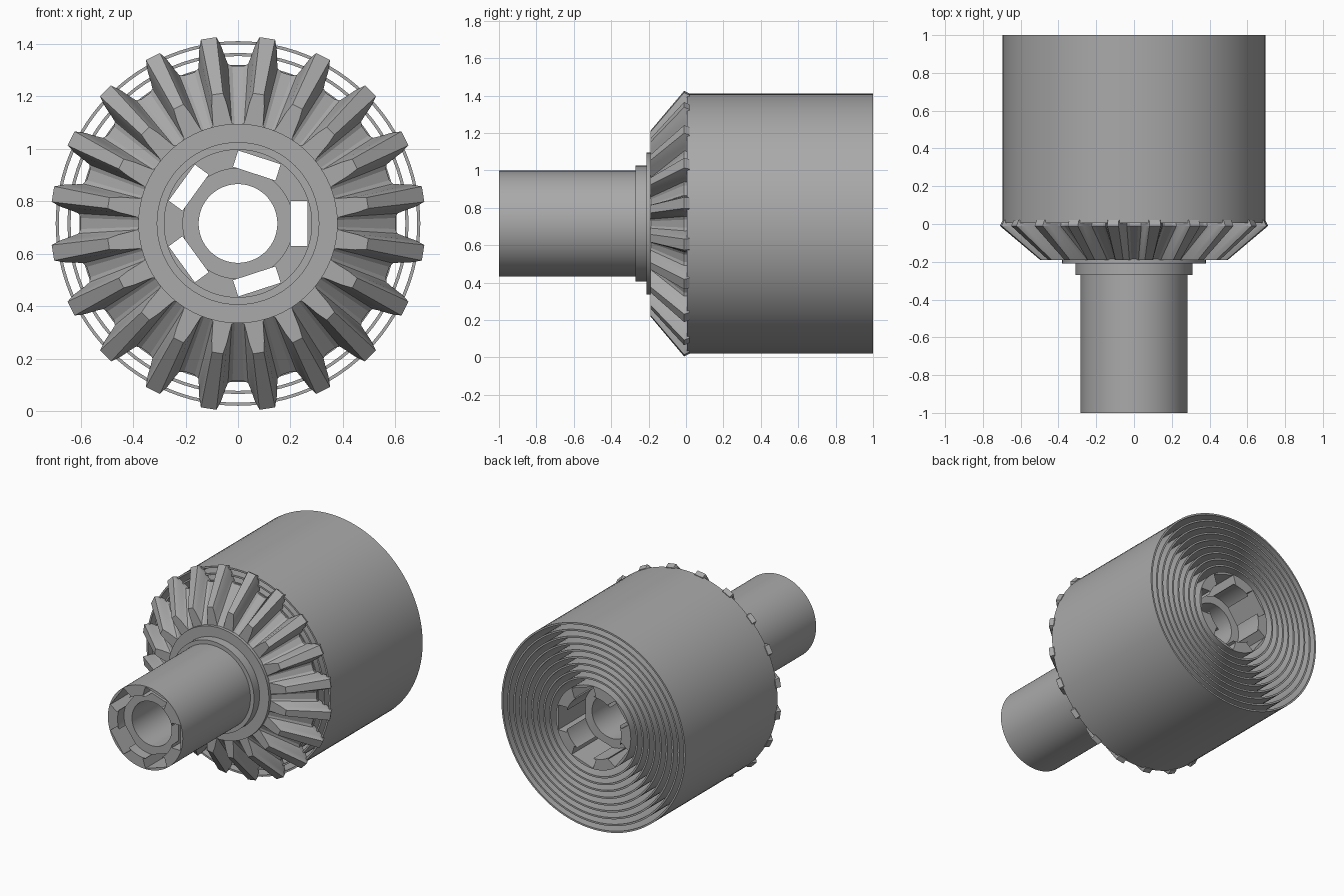
import bpy, bmesh
from math import sin, cos, pi, radians
from mathutils import Matrix

AXIS_Z = 0.715
TEETH = 20

cube = bpy.data.objects.get("Cube")
if cube:
    bpy.data.objects.remove(cube, do_unlink=True)

steel = bpy.data.materials.new("grey_steel")
steel.use_nodes = True
GREY = (0.4, 0.4, 0.4, 1)
steel.diffuse_color = GREY
steel.node_tree.nodes["Principled BSDF"].inputs["Base Color"].default_value = GREY


def polar(r, a, y):
    """Point around the horizontal shaft axis, angle from straight up."""
    return (r * sin(a), y, r * cos(a))


def finish(name, bm):
    bmesh.ops.recalc_face_normals(bm, faces=bm.faces)
    mesh = bpy.data.meshes.new(name)
    bm.to_mesh(mesh)
    bm.free()
    mesh.materials.append(steel)
    obj = bpy.data.objects.new(name, mesh)
    obj.location.z = AXIS_Z
    bpy.context.collection.objects.link(obj)
    return obj


def activate(obj):
    bpy.ops.object.select_all(action='DESELECT')
    obj.select_set(True)
    bpy.context.view_layer.objects.active = obj


def smooth(obj, angle=30):
    activate(obj)
    bpy.ops.object.shade_smooth_by_angle(angle=radians(angle))


def bridge(bm, loops):
    """Join equal rings of vertices into a closed band."""
    for a, b in zip(loops, loops[1:] + loops[:1]):
        n = len(a)
        for i in range(n):
            j = (i + 1) % n
            bm.faces.new((a[i], a[j], b[j], b[i]))


def lathe(bm, profile, segments=96):
    """Revolve a closed (radius, y) outline around the shaft axis."""
    bridge(bm, [[bm.verts.new(polar(r, 2 * pi * i / segments, y))
                 for i in range(segments)] for r, y in profile])


def ring(bm, outer, inner, y0, y1):
    lathe(bm, [(outer, y0), (outer, y1), (inner, y1), (inner, y0)])


# Hollow shaft with a counterbore at each end
bm = bmesh.new()
lathe(bm, [(0.283, -1), (0.283, 1), (0.21, 1), (0.21, 0.8),
           (0.15, 0.8), (0.15, -0.93), (0.21, -0.93), (0.21, -1)])
shaft = finish("slotted_shaft", bm)

# Five keyways running the full length of the shaft
bm = bmesh.new()
for k in range(5):
    m = (Matrix.Rotation(2 * pi * k / 5, 4, 'Y')
         @ Matrix.Translation((0.2325, 0, 0))
         @ Matrix.Diagonal((0.065, 2.4, 0.17, 1)))
    bmesh.ops.create_cube(bm, size=1, matrix=m)
cutter = finish("keyway_cutter", bm)
cutter.hide_render = True
cut = shaft.modifiers.new("keyways", 'BOOLEAN')
cut.object = cutter
cut.operation = 'DIFFERENCE'
cut.solver = 'EXACT'
activate(shaft)
bpy.ops.object.modifier_apply(modifier=cut.name)
bpy.data.objects.remove(cutter, do_unlink=True)
smooth(shaft)

# Stepped collar in front of the gear
bm = bmesh.new()
ring(bm, 0.31, 0.281, -0.27, -0.2)
ring(bm, 0.38, 0.281, -0.21, -0.18)
smooth(finish("stepped_collar", bm))

# Bevel gear: one tooth outline as (degrees, height from root to tip)
half = [(-7, 0), (-5.4, 0.08), (-4.6, 0.3), (-3.7, 0.65), (-2.4, 1)]
tooth = half + [(-a, h) for a, h in reversed(half)]
bm = bmesh.new()


def gear_loop(root, tip, y):
    return [bm.verts.new(polar(root + (tip - root) * h,
                               radians(360 / TEETH * (t + 0.5) + a), y))
            for t in range(TEETH) for a, h in tooth]


bridge(bm, [gear_loop(0.281, 0.281, -0.19), gear_loop(0.375, 0.5, -0.19),
            gear_loop(0.6, 0.715, -0.01), gear_loop(0.595, 0.7, 0.02),
            gear_loop(0.281, 0.281, 0.02)])
smooth(finish("bevel_gear", bm), 20)

# Nested thin sleeves behind the gear
bm = bmesh.new()
for k in range(9):
    outer = 0.695 - 0.045 * k
    ring(bm, outer, outer - 0.012, 0.005, 1)
smooth(finish("nested_sleeves", bm))
